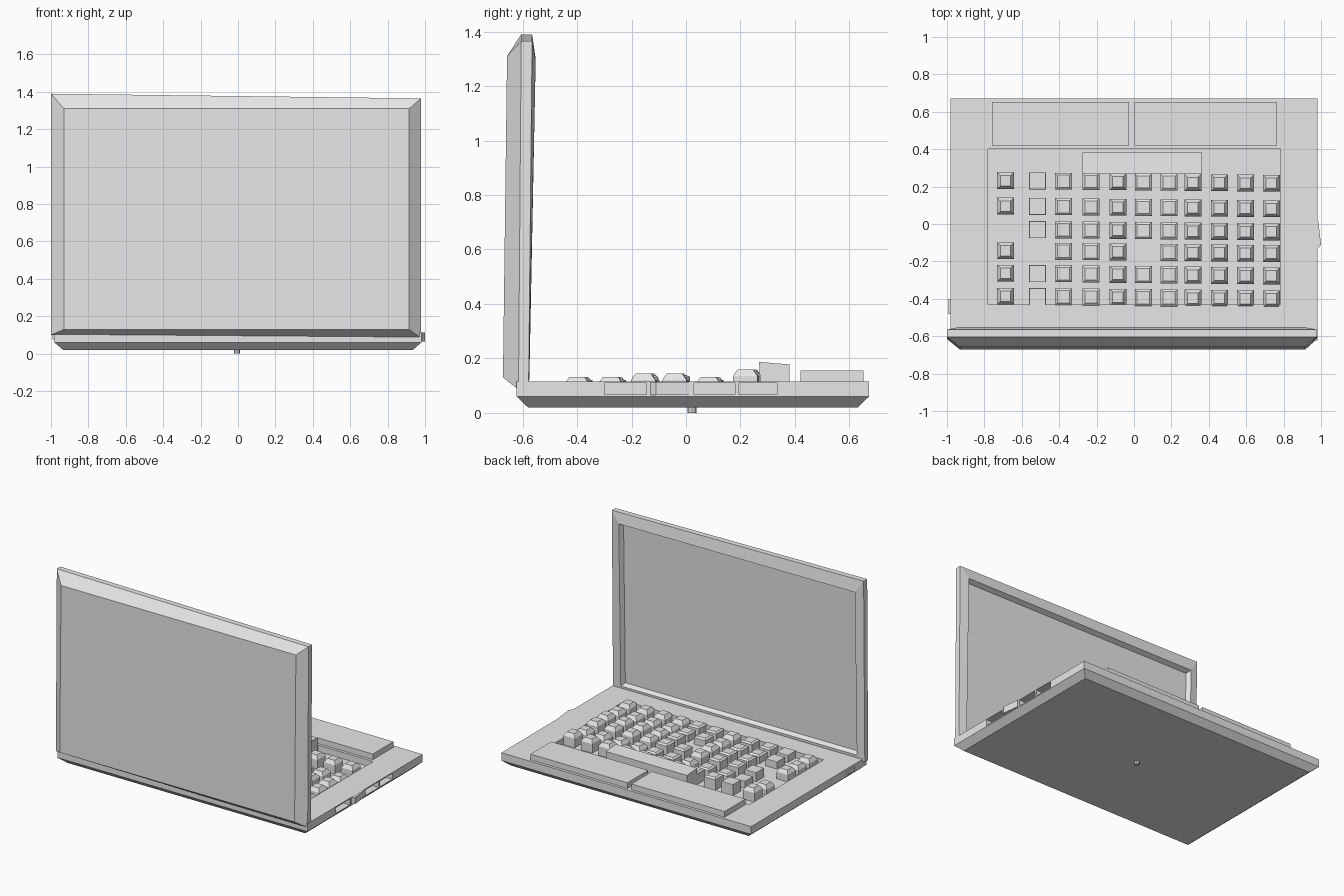
import bpy, bmesh
from mathutils import Matrix, Vector

if "Cube" in bpy.data.objects:
    bpy.data.objects.remove(bpy.data.objects["Cube"])

grey = bpy.data.materials.new("plain_grey")
grey.diffuse_color = (0.8, 0.8, 0.8, 1)
grey.use_nodes = True
grey.node_tree.nodes["Principled BSDF"].inputs["Base Color"].default_value = grey.diffuse_color


def finish(name, bm):
    bmesh.ops.recalc_face_normals(bm, faces=bm.faces)
    me = bpy.data.meshes.new(name)
    bm.to_mesh(me)
    bm.free()
    me.materials.append(grey)
    ob = bpy.data.objects.new(name, me)
    bpy.context.collection.objects.link(ob)
    return ob


def loft(bm, rings):
    """Skin a list of equal-sized point rings and cap both ends."""
    loops = [[bm.verts.new(p) for p in r] for r in rings]
    n = len(loops[0])
    for a, b in zip(loops, loops[1:]):
        for i in range(n):
            j = (i + 1) % n
            bm.faces.new((a[i], a[j], b[j], b[i]))
    bm.faces.new(loops[0][::-1])
    bm.faces.new(loops[-1])


def rect(x0, x1, y0, y1, z):
    return [(x0, y0, z), (x1, y0, z), (x1, y1, z), (x0, y1, z)]


def box(name, x0, x1, y0, y1, z0, z1):
    bm = bmesh.new()
    loft(bm, [rect(x0, x1, y0, y1, z0), rect(x0, x1, y0, y1, z1)])
    return finish(name, bm)


# Base slab with a chamfered underside
bm = bmesh.new()
loft(bm, [rect(-0.935, 0.935, -0.58, 0.63, 0.02),
          rect(-0.982, 0.98, -0.622, 0.672, 0.06),
          rect(-0.982, 0.98, -0.622, 0.672, 0.115)])
base = finish("base", bm)

# Keyboard well and side port openings cut into the base
ports = [(-0.30, -0.145), (-0.13, 0.015), (0.03, 0.18), (0.195, 0.335)]
cutters = [box("keyboard_well_cutter", -0.78, 0.782, -0.43, 0.40, 0.07, 0.2)]
cutters += [box("port_cutter", 0.93, 1.1, a, b, 0.067, 0.109) for a, b in ports]
for c in cutters:
    c.hide_render = True
    mod = base.modifiers.new("cut", 'BOOLEAN')
    mod.operation = 'DIFFERENCE'
    mod.solver = 'EXACT'
    mod.object = c
bpy.context.view_layer.objects.active = base
base.select_set(True)
for m in [m.name for m in base.modifiers]:
    bpy.ops.object.modifier_apply(modifier=m)
for c in cutters:
    bpy.data.objects.remove(c, do_unlink=True)


# Lid: chamfered back, thin rim, bevelled frame and recessed screen
def lid_ring(xl, xr, bl, br, tl, tr, yb, yt):
    return [(xl, yb, bl), (xr, yb, br), (xr, yt, tr), (xl, yt, tl)]


bm = bmesh.new()
loft(bm, [
    lid_ring(-0.93, 0.915, 0.13, 0.13, 1.31, 1.31, -0.672, -0.657),
    lid_ring(-1.0, 0.978, 0.10, 0.085, 1.39, 1.365, -0.615, -0.605),
    lid_ring(-1.0, 0.978, 0.10, 0.085, 1.39, 1.365, -0.578, -0.565),
    lid_ring(-0.94, 0.915, 0.135, 0.13, 1.30, 1.29, -0.575, -0.552),
    lid_ring(-0.925, 0.90, 0.15, 0.145, 1.285, 1.275, -0.605, -0.585)])
finish("screen_lid", bm)

# Keys: rows and columns with a few missing and some flat-topped
cols = [-0.687, -0.516, -0.377, -0.23, -0.086, 0.05, 0.187, 0.315, 0.457, 0.596, 0.735]
rows = [(0.232, 0.16), (0.096, 0.132), (-0.028, 0.145),
        (-0.143, 0.145), (-0.263, 0.132), (-0.386, 0.132)]
missing = {(0, 2), (1, 3), (5, 3)}
flat, shallow = {1}, {2, 3, 5, 6}
bm = bmesh.new()
for c, x in enumerate(cols):
    for r, (y, top) in enumerate(rows):
        if (c, r) in missing:
            continue
        y0 = y - 0.01 * (x + 0.7)
        h = 0.045
        if c in flat:
            t, drop, top = 0.044, 0.003, top - 0.012
        elif c in shallow:
            t, drop, top = 0.033, 0.010, top - 0.005
        else:
            t, drop = 0.028, 0.025
        loft(bm, [rect(x - h, x + h, y0 - h, y0 + h, 0.069),
                  rect(x - h, x + h, y0 - h, y0 + h, top - drop),
                  rect(x - t, x + t, y0 - t, y0 + t, top)])
finish("keys", bm)

# Tall, slightly tilted space bar
bm = bmesh.new()
loft(bm, [rect(-0.275, 0.363, 0.275, 0.378, 0.069),
          [(-0.275, 0.268, 0.187), (0.363, 0.268, 0.187),
           (0.363, 0.381, 0.178), (-0.275, 0.381, 0.178)]])
finish("space_bar", bm)

# Two palm pads with a narrow gap between them
box("palm_pad_left", -0.76, -0.027, 0.42, 0.652, 0.11, 0.155)
box("palm_pad_right", 0.003, 0.765, 0.42, 0.652, 0.11, 0.155)

# Slightly skewed plug in a right-hand port
bm = bmesh.new()
loft(bm, [rect(0.94, 0.985, -0.13, 0.015, 0.068),
          rect(0.94, 1.0, -0.19, -0.05, 0.092),
          rect(0.94, 0.992, -0.13, 0.015, 0.115)])
bm.free()
bm = bmesh.new()
loft(bm, [[(0.94, -0.13, z), (0.984, -0.13, z), (1.0, -0.11, z),
           (0.985, 0.015, z), (0.94, 0.015, z)] for z in (0.066, 0.114)])
finish("side_plug", bm)

# Small button on the left side, near the hinge
box("left_button", -0.992, -0.97, -0.48, -0.40, 0.075, 0.1)

# Pin under the base
bm = bmesh.new()
bmesh.ops.create_cone(bm, cap_ends=True, segments=8, radius1=0.016, radius2=0.016,
                      depth=0.03, matrix=Matrix.Translation(Vector((-0.005, 0.022, 0.015))))
finish("bottom_pin", bm)
